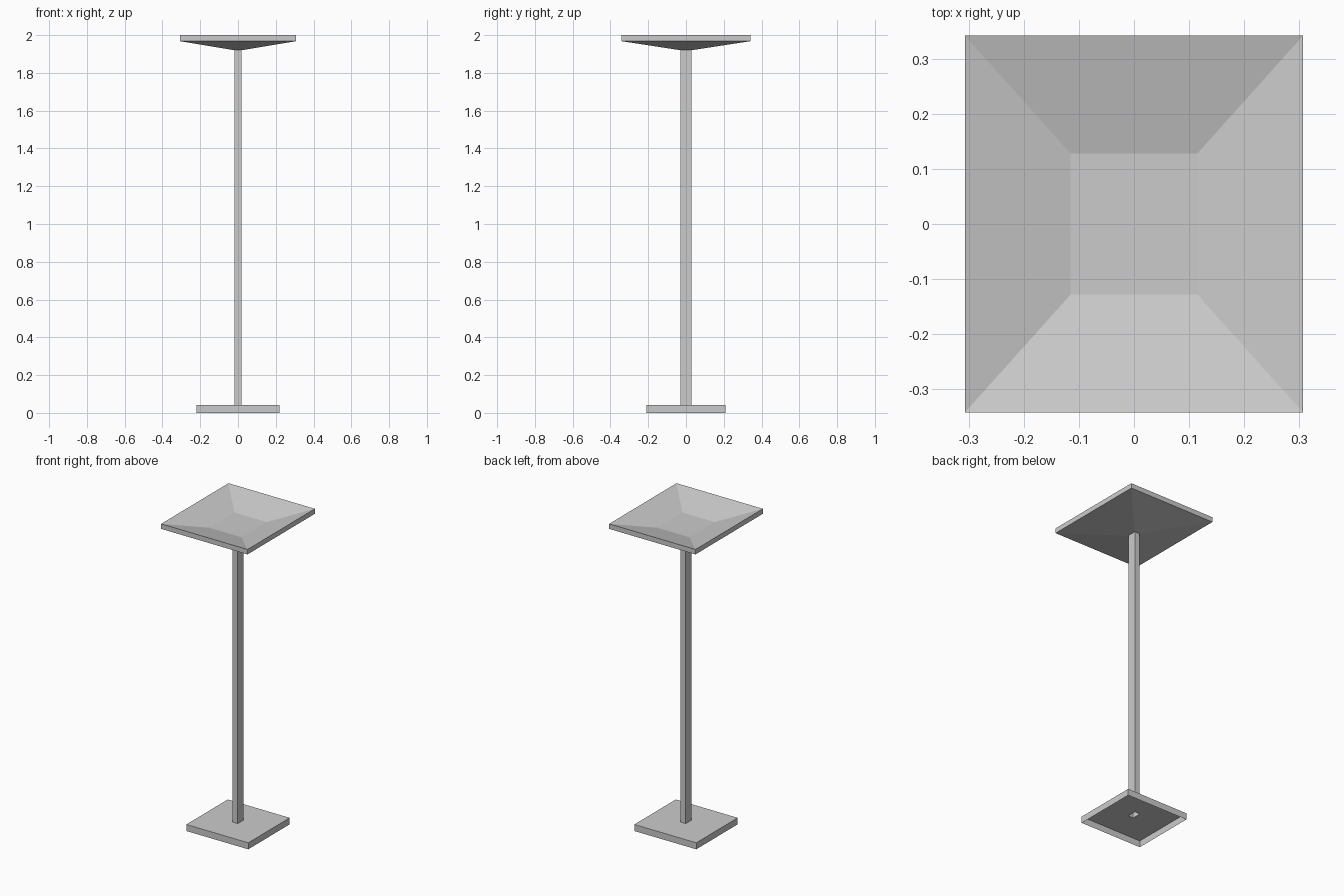
import bpy, bmesh

if "Cube" in bpy.data.objects:
    bpy.data.objects.remove(bpy.data.objects["Cube"])

grey = bpy.data.materials.new("light grey")
grey.diffuse_color = (0.6, 0.6, 0.6, 1)
grey.use_nodes = True
grey.node_tree.nodes["Principled BSDF"].inputs["Base Color"].default_value = grey.diffuse_color


def loft(name, rings, cap_end=False):
    """Skin a stack of rectangles (half x, half y, z), with outward faces."""
    bm = bmesh.new()
    corners = [(-1, -1), (1, -1), (1, 1), (-1, 1)]
    loops = [[bm.verts.new((sx * hx, sy * hy, z)) for sx, sy in corners]
             for hx, hy, z in rings]
    for low, high in zip(loops, loops[1:]):
        for i in range(4):
            j = (i + 1) % 4
            bm.faces.new((low[i], low[j], high[j], high[i]))
    if cap_end:
        bm.faces.new(loops[-1])
    mesh = bpy.data.meshes.new(name)
    bm.to_mesh(mesh)
    bm.free()
    mesh.materials.append(grey)
    obj = bpy.data.objects.new(name, mesh)
    bpy.context.collection.objects.link(obj)
    return obj


PX, PY = 0.0185, 0.029      # half size of the pole
BASE_TOP, DISH_LOW = 0.042, 1.92

# Hollow base: open underneath, with an opening where the pole stands
loft("base", [(0.22, 0.21, 0), (0.22, 0.21, BASE_TOP), (PX, PY, BASE_TOP)])

# Hollow rectangular pole
loft("pole", [(PX, PY, BASE_TOP), (PX, PY, DISH_LOW)])

# Lamp dish: shallow pyramid underside, upright rim, sunken tray on top
loft("lamp_dish", [(PX, PY, DISH_LOW),
                   (0.307, 0.342, 1.968),
                   (0.307, 0.342, 2.0),
                   (0.115, 0.128, 1.945)], cap_end=True)
